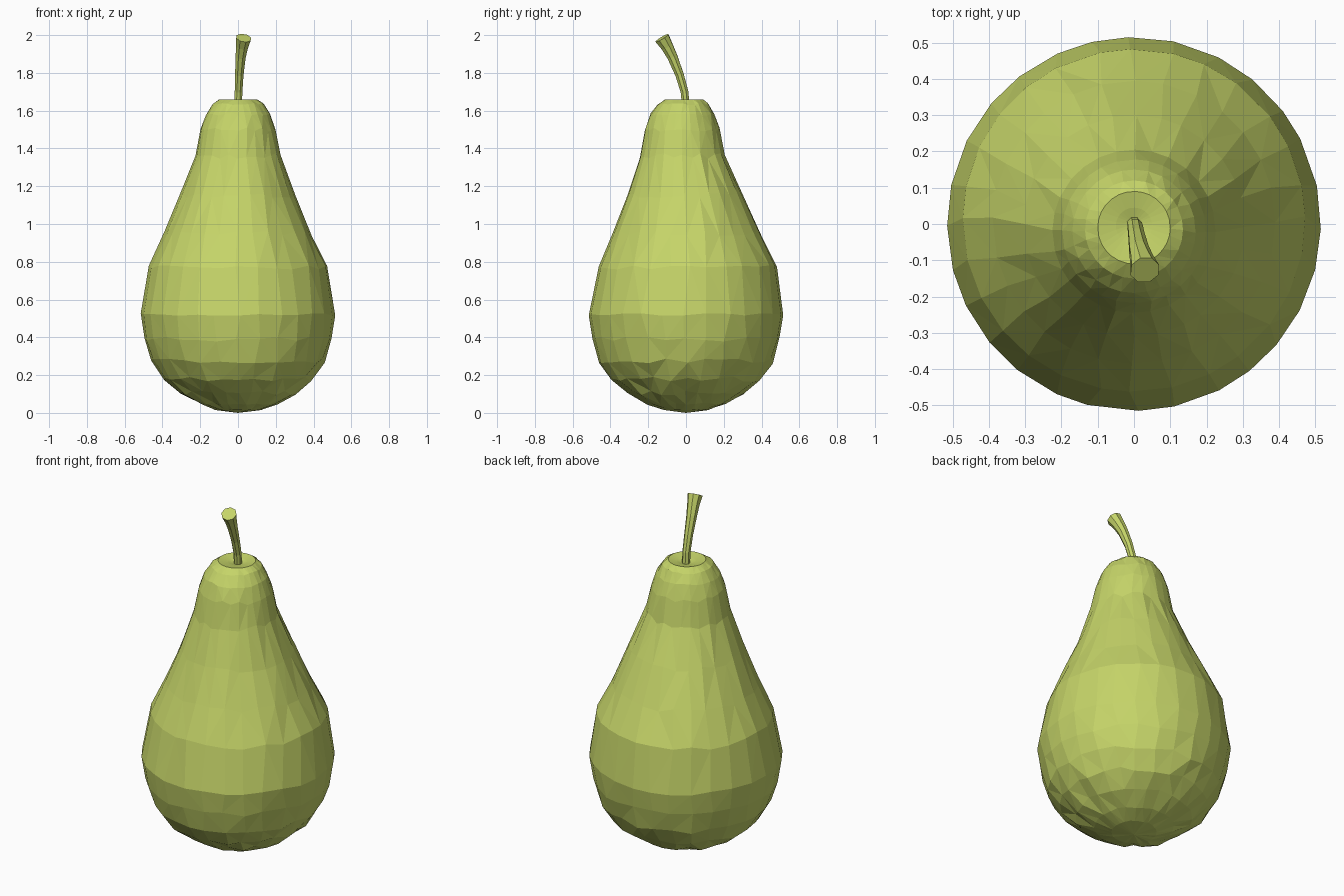
import bpy, bmesh, math, random
from mathutils import Vector

if "Cube" in bpy.data.objects:
    bpy.data.objects.remove(bpy.data.objects["Cube"])

random.seed(4)

green = bpy.data.materials.new("pear green")
green.diffuse_color = (0.56, 0.66, 0.14, 1)
green.use_nodes = True
green.node_tree.nodes["Principled BSDF"].inputs["Base Color"].default_value = green.diffuse_color


def build(name, rings, poles=(None, None)):
    """Skin a list of vertex-coordinate rings; close ends with a pole or a flat cap."""
    bm = bmesh.new()
    loops = [[bm.verts.new(p) for p in ring] for ring in rings]
    n = len(loops[0])
    for a, b in zip(loops, loops[1:]):
        for i in range(n):
            j = (i + 1) % n
            bm.faces.new((a[i], a[j], b[j], b[i]))
    for loop, pole in zip((loops[0], loops[-1]), poles):
        if pole is None:
            bm.faces.new(loop)
        else:
            c = bm.verts.new(pole)
            for i in range(n):
                bm.faces.new((loop[i], loop[(i + 1) % n], c))
    bmesh.ops.triangulate(bm, faces=[f for f in bm.faces if len(f.verts) == 4])
    bmesh.ops.recalc_face_normals(bm, faces=bm.faces)
    mesh = bpy.data.meshes.new(name)
    bm.to_mesh(mesh)
    bm.free()
    mesh.materials.append(green)
    obj = bpy.data.objects.new(name, mesh)
    bpy.context.collection.objects.link(obj)
    return obj


# Fruit body: radius, height, y offset and hand-carved unevenness of each ring
profile = [
    (0.12, 0.017, 0, 0.003), (0.21, 0.05, 0, 0.008), (0.31, 0.105, 0, 0.012),
    (0.395, 0.18, 0, 0.014), (0.46, 0.275, 0, 0.014), (0.495, 0.39, 0, 0.012),
    (0.515, 0.52, 0, 0.008), (0.472, 0.77, 0.01, 0.012), (0.39, 0.95, 0.005, 0.012),
    (0.305, 1.15, -0.005, 0.015), (0.225, 1.36, -0.02, 0.015), (0.198, 1.50, -0.02, 0.012),
    (0.17, 1.58, -0.02, 0.008), (0.135, 1.635, -0.015, 0.005), (0.10, 1.66, -0.01, 0.0),
    (0.05, 1.65, -0.005, 0.0),
]
SIDES = 28
body_rings = []
for r, z, y, rough in profile:
    ring = []
    for i in range(SIDES):
        a = 2 * math.pi * (i + random.uniform(-0.15, 0.15)) / SIDES
        ring.append((r * math.cos(a), y + r * math.sin(a),
                     z + random.uniform(-rough, rough)))
    body_rings.append(ring)
build("fruit_body", body_rings, ((0, 0, 0.0), (0, 0, 1.635)))

# Stem: curved, flaring octagonal tube with a flat cut end
path = [
    (0.0, 0.0, 1.62, 0.022), (0.003, -0.008, 1.70, 0.022), (0.007, -0.034, 1.79, 0.024),
    (0.014, -0.072, 1.885, 0.029), (0.022, -0.100, 1.94, 0.034), (0.03, -0.127, 1.985, 0.042),
]
centres = [Vector(p[:3]) for p in path]
stem_rings = []
for k, (c, p) in enumerate(zip(centres, path)):
    t = (centres[min(k + 1, len(path) - 1)] - centres[max(k - 1, 0)]).normalized()
    u = Vector((0, 1, 0)).cross(t).normalized()
    v = t.cross(u)
    stem_rings.append([c + p[3] * (u * math.cos(a) + v * math.sin(a))
                       for a in (2 * math.pi * (i + 0.5) / 8 for i in range(8))])
build("stem", stem_rings)
